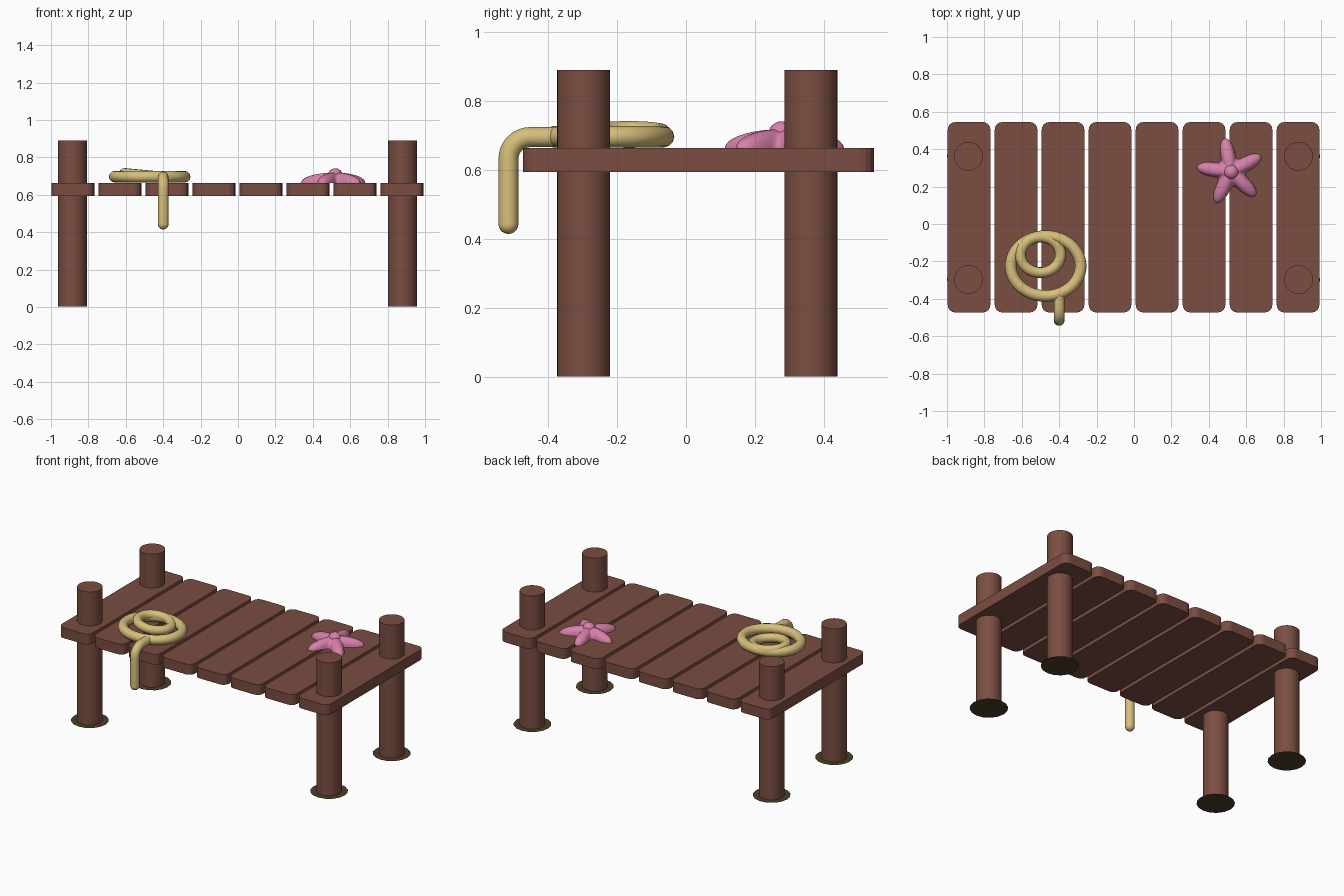
import bpy, bmesh, math
from mathutils import Matrix, Vector

cube = bpy.data.objects.get("Cube")
if cube:
    bpy.data.objects.remove(cube, do_unlink=True)


def material(name, rgb):
    m = bpy.data.materials.new(name)
    m.use_nodes = True
    m.diffuse_color = (*rgb, 1)
    m.node_tree.nodes["Principled BSDF"].inputs["Base Color"].default_value = (*rgb, 1)
    return m


wood = material("brown wood", (0.195, 0.075, 0.053))
straw = material("straw rope", (0.68, 0.52, 0.2))
pink = material("starfish pink", (0.68, 0.22, 0.4))
mud = material("dark mud", (0.07, 0.05, 0.023))


def add_object(name, bm, mat, smooth=False):
    bmesh.ops.recalc_face_normals(bm, faces=bm.faces)
    mesh = bpy.data.meshes.new(name)
    bm.to_mesh(mesh)
    bm.free()
    mesh.materials.append(mat)
    obj = bpy.data.objects.new(name, mesh)
    bpy.context.collection.objects.link(obj)
    if smooth:
        bpy.ops.object.select_all(action='DESELECT')
        obj.select_set(True)
        bpy.context.view_layer.objects.active = obj
        bpy.ops.object.shade_smooth_by_angle(angle=math.radians(40))
    return obj


def rope(name, points, radius, cyclic=False):
    """Round tube through a list of points, with rounded open ends."""
    curve = bpy.data.curves.new(name, 'CURVE')
    curve.dimensions = '3D'
    curve.bevel_depth = radius
    curve.bevel_resolution = 4
    curve.use_fill_caps = True
    curve.materials.append(straw)
    spline = curve.splines.new('POLY')
    spline.points.add(len(points) - 1)
    for p, co in zip(spline.points, points):
        p.co = (*co, 1)
    spline.use_cyclic_u = cyclic
    spline.use_smooth = True
    obj = bpy.data.objects.new(name, curve)
    bpy.context.collection.objects.link(obj)
    return obj


# Deck planks with rounded plan corners
DECK_TOP, DECK_BOTTOM = 0.664, 0.595
for i in range(8):
    bm = bmesh.new()
    size = Matrix.Diagonal((0.228, 1.018, DECK_TOP - DECK_BOTTOM, 1))
    place = Matrix.Translation((-0.882 + 0.2513 * i, 0.036, (DECK_TOP + DECK_BOTTOM) / 2))
    bmesh.ops.create_cube(bm, size=1, matrix=place @ size)
    upright = [e for e in bm.edges if abs(e.verts[0].co.z - e.verts[1].co.z) > 0.01]
    bmesh.ops.bevel(bm, geom=upright, offset=0.04, segments=4, profile=0.5, affect='EDGES')
    add_object(f"plank_{i + 1}", bm, wood)

# Four posts, each on a flat mud patch
for side, x in (("right", -0.885), ("left", 0.88)):
    for end, y in (("front", -0.297), ("back", 0.362)):
        bm = bmesh.new()
        bmesh.ops.create_cone(bm, cap_ends=True, segments=32, radius1=0.077, radius2=0.077,
                              depth=0.888, matrix=Matrix.Translation((x, y, 0.446)))
        add_object(f"post_{end}_{side}", bm, wood, True)
        bm = bmesh.new()
        bmesh.ops.create_circle(bm, cap_ends=True, segments=16, radius=0.115,
                                matrix=Matrix.Translation((x, y, 0)))
        add_object(f"mud_patch_{end}_{side}", bm, mud)


# Coiled rope: outer loop, smaller raised inner loop, hanging end
def loop(cx, cy, rx, ry, z, tilt, n=48):
    angles = [2 * math.pi * i / n for i in range(n)]
    return [(cx + rx * math.cos(a), cy + ry * math.sin(a), z - tilt * math.cos(a)) for a in angles]


rope("rope_outer_loop", loop(-0.472, -0.225, 0.187, 0.16, 0.697, 0), 0.031, True)
rope("rope_inner_loop", loop(-0.5, -0.165, 0.107, 0.095, 0.704, 0.01), 0.029, True)
tail = [(-0.4, -0.37, 0.696)]
for i in range(9):
    a = math.pi / 2 * i / 8
    tail.append((-0.4, -0.452 - 0.063 * math.sin(a), 0.633 + 0.063 * math.cos(a)))
tail.append((-0.4, -0.515, 0.444))
rope("rope_hanging_end", tail, 0.029)
bm = bmesh.new()
bmesh.ops.create_uvsphere(bm, u_segments=16, v_segments=10, radius=0.029,
                          matrix=Matrix.Translation(tail[-1]))
add_object("rope_tip", bm, straw, True)

# Starfish: domed five-armed body built from shrinking star-shaped rings
centre = Vector((0.518, 0.278, DECK_TOP))
bm = bmesh.new()
COUNT, RINGS = 80, 9
rings = []
for k in range(RINGS):
    lift = math.pi / 2 * k / RINGS
    ring = []
    for i in range(COUNT):
        a = 2 * math.pi * i / COUNT
        reach = 0.078 + 0.105 * ((1 + math.cos(5 * a)) / 2) ** 1.3
        turn = a + math.radians(100)
        r = reach * math.cos(lift)
        ring.append(bm.verts.new(centre + Vector((r * math.cos(turn), r * math.sin(turn),
                                                  0.055 * math.sin(lift)))))
    rings.append(ring)
for low, high in zip(rings, rings[1:]):
    for i in range(COUNT):
        j = (i + 1) % COUNT
        bm.faces.new((low[i], low[j], high[j], high[i]))
peak = bm.verts.new(centre + Vector((0, 0, 0.055)))
for i in range(COUNT):
    bm.faces.new((rings[-1][i], rings[-1][(i + 1) % COUNT], peak))
bm.faces.new(rings[0])
add_object("starfish_body", bm, pink, True)

bm = bmesh.new()
bmesh.ops.create_uvsphere(bm, u_segments=20, v_segments=12, radius=0.04,
                          matrix=Matrix.Translation(centre + Vector((0.002, 0, 0.038))))
add_object("starfish_knob", bm, pink, True)
